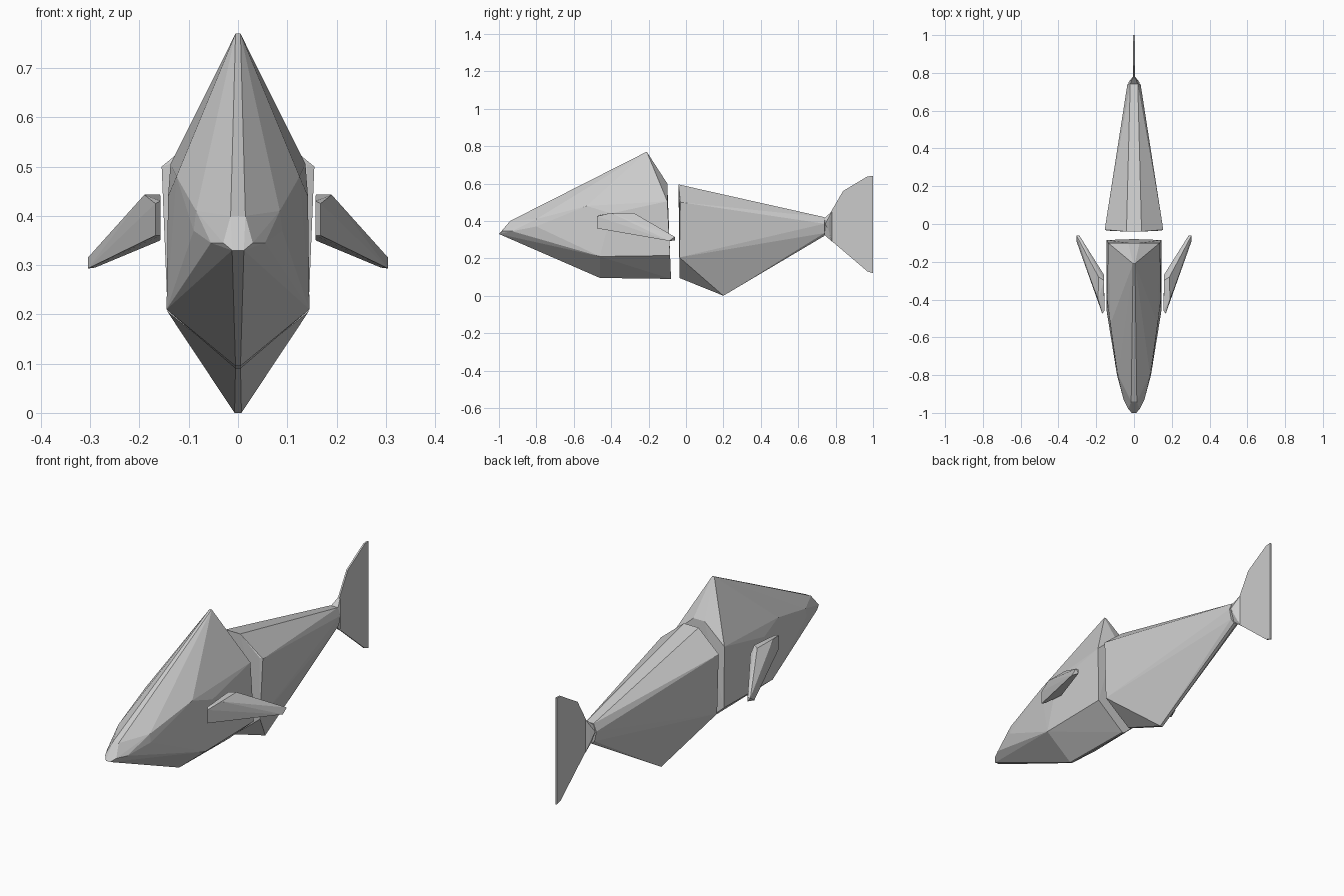
import bpy, bmesh


def hull(name, points, both_sides=True):
    """Faceted convex part from its corner points, mirrored across x = 0."""
    bm = bmesh.new()
    seen = set(points)
    if both_sides:
        seen |= {(-x, y, z) for x, y, z in points}
    for p in sorted(seen):
        bm.verts.new(p)
    res = bmesh.ops.convex_hull(bm, input=bm.verts[:])
    junk = [g for g in set(res["geom_interior"] + res["geom_unused"])
            if isinstance(g, bmesh.types.BMVert) and g.is_valid]
    bmesh.ops.delete(bm, geom=junk, context='VERTS')
    bmesh.ops.dissolve_limit(bm, angle_limit=0.02, verts=bm.verts[:], edges=bm.edges[:])
    bmesh.ops.recalc_face_normals(bm, faces=bm.faces[:])
    me = bpy.data.meshes.new(name)
    bm.to_mesh(me)
    bm.free()
    ob = bpy.data.objects.new(name, me)
    bpy.context.collection.objects.link(ob)
    return ob


# head and front half of the body, rising to the back peak
hull("front_body", [
    (0.012, -1.0, 0.33), (0.03, -0.98, 0.345), (0.015, -0.94, 0.40),
    (0.055, -0.93, 0.345), (0.09, -0.80, 0.37), (0.085, -0.80, 0.41),
    (0.125, -0.53, 0.48), (0.145, -0.46, 0.21), (0.142, -0.40, 0.44),
    (0.005, -0.46, 0.095), (0.005, -0.21, 0.77), (0.03, -0.10, 0.60),
    (0.137, -0.10, 0.505), (0.145, -0.085, 0.215), (0.005, -0.08, 0.09),
])

# rear half of the body with the belly keel
hull("rear_body", [
    (0.04, -0.04, 0.595), (0.14, -0.035, 0.505), (0.143, -0.035, 0.205),
    (0.005, -0.035, 0.095), (0.007, 0.20, 0.0), (0.02, 0.74, 0.42),
    (0.035, 0.74, 0.385), (0.025, 0.74, 0.335), (0.008, 0.74, 0.32),
    (0.155, -0.03, 0.50),
])

# tapering joint between the body and the tail
hull("tail_joint", [
    (0.02, 0.74, 0.415), (0.032, 0.745, 0.385), (0.008, 0.74, 0.325),
    (0.018, 0.765, 0.40), (0.018, 0.765, 0.34), (0.005, 0.78, 0.45),
    (0.005, 0.78, 0.29),
])

# thin upright tail fin
outline = [(0.77, 0.44), (0.84, 0.56), (0.97, 0.638), (1.0, 0.64),
           (1.0, 0.12), (0.97, 0.13), (0.84, 0.24), (0.77, 0.30)]
hull("tail_fin", [(0.004, y, z) for y, z in outline])

# swept side fins
fin = [
    (0.157, -0.46, 0.43), (0.157, -0.46, 0.36), (0.168, -0.475, 0.36),
    (0.168, -0.475, 0.425), (0.19, -0.40, 0.443), (0.158, -0.30, 0.443),
    (0.188, -0.28, 0.443), (0.158, -0.27, 0.41), (0.158, -0.34, 0.35),
    (0.305, -0.06, 0.315), (0.305, -0.09, 0.293), (0.29, -0.06, 0.295),
    (0.29, -0.06, 0.315),
]
for label, s in (("left", 1), ("right", -1)):
    hull(label + "_fin", [(s * x, y, z) for x, y, z in fin], False)
